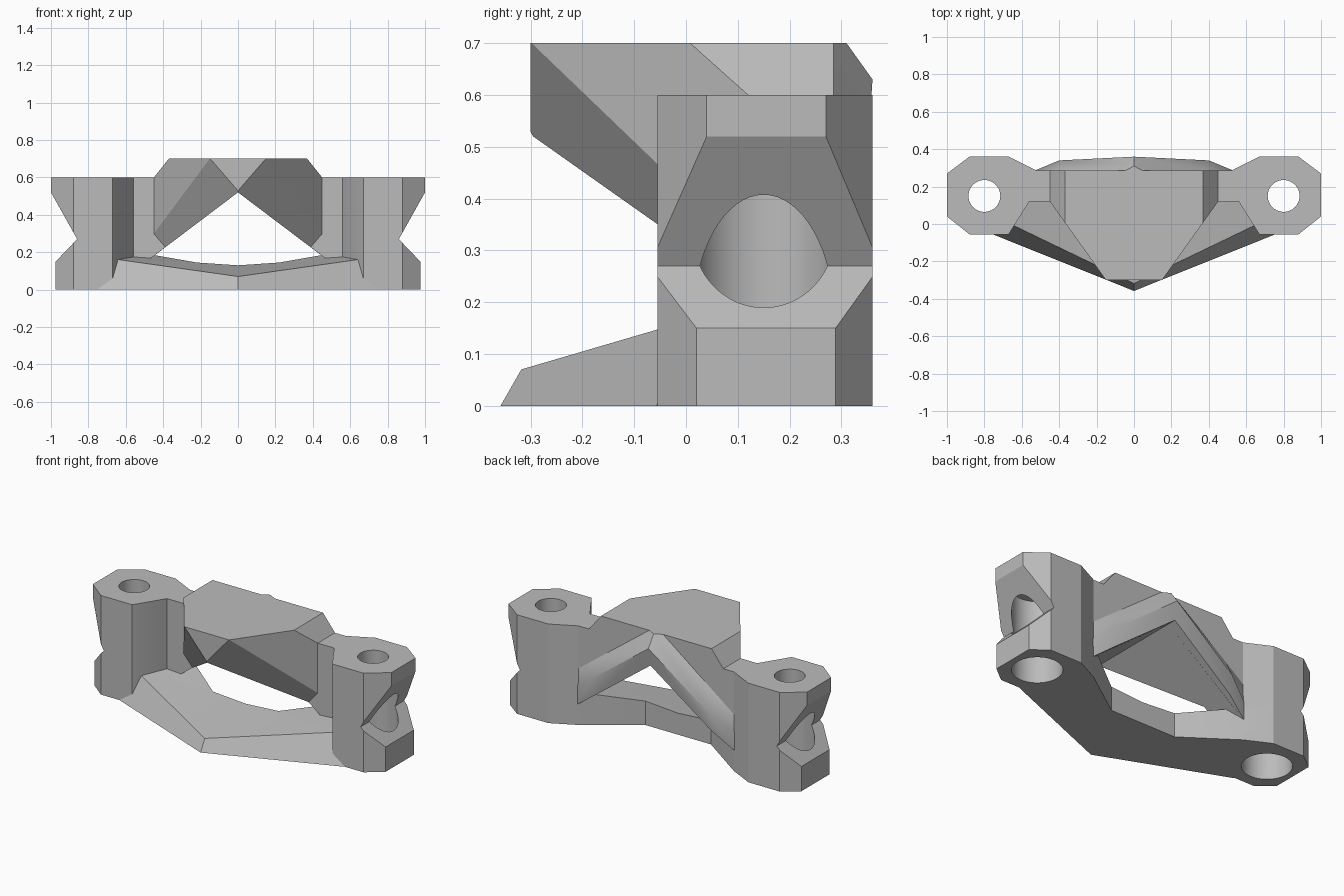
import bpy
import bmesh
from mathutils import Vector

cube = bpy.data.objects.get("Cube")
if cube:
    bpy.data.objects.remove(cube, do_unlink=True)

grey = bpy.data.materials.new("plain_grey")
grey.use_nodes = True
grey.diffuse_color = (0.5, 0.5, 0.5, 1)
grey.node_tree.nodes["Principled BSDF"].inputs["Base Color"].default_value = (0.5, 0.5, 0.5, 1)


def loft(rows):
    """Closed solid through matching rings of points."""
    bm = bmesh.new()
    rings = [[bm.verts.new(p) for p in row] for row in rows]
    n = len(rings[0])
    for a, b in zip(rings, rings[1:]):
        for i in range(n):
            j = (i + 1) % n
            bm.faces.new((a[i], a[j], b[j], b[i]))
    bm.faces.new(rings[0])
    bm.faces.new(rings[-1])
    bmesh.ops.recalc_face_normals(bm, faces=bm.faces)
    return bm


def extrude_z(plan, z0, z1):
    return loft([[(x, y, z) for x, y in plan] for z in (z0, z1)])


def extrude_y(profile, y0, y1):
    return loft([[(x, y, z) for x, z in profile] for y in (y0, y1)])


def slice_off(bm, point, normal):
    """Cut away everything on the normal's side and cap the cut."""
    geom = bm.verts[:] + bm.edges[:] + bm.faces[:]
    bmesh.ops.bisect_plane(bm, geom=geom, dist=1e-5, plane_co=point,
                           plane_no=Vector(normal).normalized(), clear_outer=True)
    bmesh.ops.holes_fill(bm, edges=[e for e in bm.edges if e.is_boundary], sides=0)
    bmesh.ops.recalc_face_normals(bm, faces=bm.faces)


def add_object(name, bm):
    mesh = bpy.data.meshes.new(name)
    bm.to_mesh(mesh)
    bm.free()
    obj = bpy.data.objects.new(name, mesh)
    bpy.context.collection.objects.link(obj)
    mesh.materials.append(grey)
    return obj


def add_part(name, bm, cutters=()):
    """Left half, cut, mirrored to the right half and shaded."""
    seam = [f for f in bm.faces if all(abs(v.co.x) < 1e-4 for v in f.verts)]
    bmesh.ops.delete(bm, geom=seam, context="FACES")
    obj = add_object(name, bm)
    bpy.ops.object.select_all(action="DESELECT")
    obj.select_set(True)
    bpy.context.view_layer.objects.active = obj
    for cutter in cutters:
        mod = obj.modifiers.new("cut", "BOOLEAN")
        mod.operation = "DIFFERENCE"
        mod.solver = "EXACT"
        mod.object = cutter
        bpy.ops.object.modifier_apply(modifier=mod.name)
    mod = obj.modifiers.new("mirror", "MIRROR")
    bpy.ops.object.modifier_apply(modifier=mod.name)
    bpy.ops.object.shade_smooth_by_angle(angle=0.4)


def bore(name, radius, z0, z1):
    bm = bmesh.new()
    bmesh.ops.create_cone(bm, cap_ends=True, segments=64, radius1=radius,
                          radius2=radius, depth=z1 - z0)
    bmesh.ops.translate(bm, verts=bm.verts, vec=(0.8, 0.15, (z0 + z1) / 2))
    return add_object(name, bm)


# Posts with a stepped bore and a notched outer side
cutters = [
    bore("bolt_hole_cutter", 0.085, 0.3, 0.8),
    bore("counterbore_cutter", 0.137, -0.2, 0.5),
    add_object("notch_cutter", extrude_y(
        [(0.975, -0.1), (1.2, -0.1), (1.2, 0.52), (1, 0.52), (0.86, 0.27), (0.975, 0.15)],
        -0.5, 0.8)),
]
post = extrude_z([(0.67, -0.055), (0.88, -0.055), (1, 0.04), (1, 0.27), (0.88, 0.36),
                  (0.67, 0.36), (0.52, 0.285), (0.56, 0.12)], 0, 0.6)
add_part("posts", post, cutters)
for cutter in cutters:
    bpy.data.objects.remove(cutter, do_unlink=True)

# Swept base with a sloping top and a raked front
base = extrude_z([(0, 0.075), (0.22, 0.075), (0.52, 0.285), (0.67, 0.36), (0.64, 0.3),
                  (0.64, 0), (0.75, -0.02), (0.75, -0.45), (0, -0.45)], 0, 0.5)
slice_off(base, (0, -0.32, 0.07), (-0.068, -0.152, 1))
slice_off(base, (0, -0.358, 0), (0.372, -0.928, 0.53))
add_part("base", base)

# Raised bridge with an inverted V underneath
bridge = extrude_y([(0, 0.52), (0.45, 0.18), (0.45, 0.6), (0.37, 0.7), (0, 0.7)], -0.3, 0.285)
slice_off(bridge, (0.15, -0.3, 0.7), (0.42, -0.3, 0))
slice_off(bridge, (0, -0.295, 0.52), (0.075, -0.116, -0.065))
add_part("bridge", bridge)

# Webs joining the bridge to the posts
web = extrude_y([(0.385, 0.23), (0.45, 0.18), (0.56, 0.1), (0.6, 0.1), (0.6, 0.6),
                 (0.45, 0.6), (0.45, 0.31)], 0.12, 0.285)
add_part("webs", web)

# Chevron rib along the back
rows = []
for x, ridge, under in ((0, 0.36, 0.34), (0.4, 0.34, 0.32), (0.53, 0.286, 0.285)):
    drop = 0.753 * x
    rows.append([(x, 0.25, 0.735 - drop), (x, 0.285, 0.735 - drop), (x, ridge, 0.63 - drop),
                 (x, under, 0.52 - drop), (x, 0.25, 0.52 - drop)])
rib = loft(rows)
slice_off(rib, (0, 0, 0.7), (0, 0, 1))
add_part("back_rib", rib)
